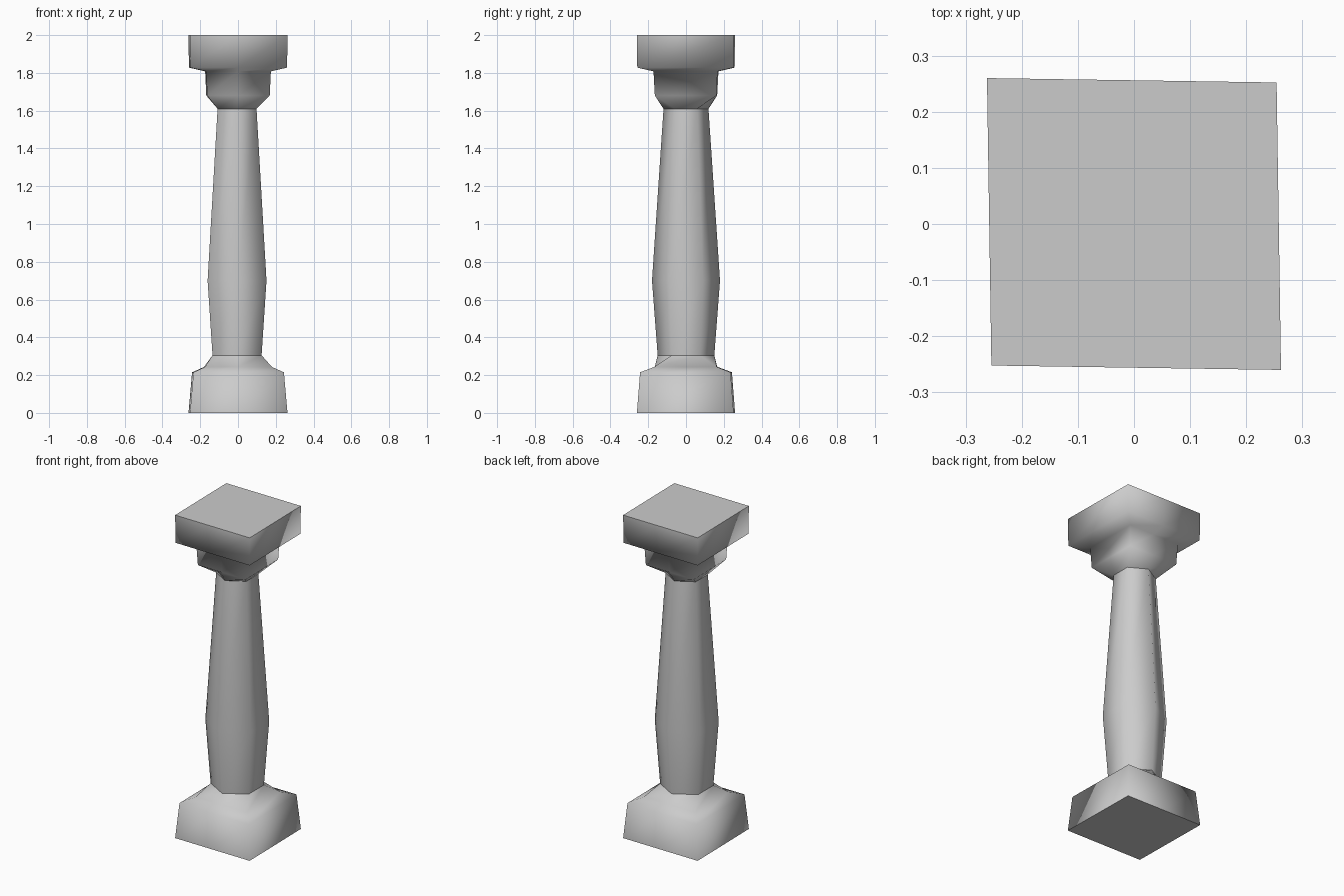
import bpy, bmesh
from math import cos, sin, radians

if "Cube" in bpy.data.objects:
    bpy.data.objects.remove(bpy.data.objects["Cube"])

stone = bpy.data.materials.new("grey stone")
stone.use_nodes = True
stone.diffuse_color = (0.6, 0.6, 0.6, 1)
stone.node_tree.nodes["Principled BSDF"].inputs["Base Color"].default_value = stone.diffuse_color

LEAN = 0.97     # slightly uneven corners of the rough-cut blocks
OFFSET = -0.005  # shaft sits a touch off centre


def square(hx, hy, z):
    """Square ring with a middle point on the front and back edges."""
    return [(hx * LEAN, hy * LEAN, z), (0, hy * 0.985, z), (-hx, hy, z),
            (-hx * LEAN, -hy * LEAN, z), (0, -hy * 0.985, z), (hx, -hy, z)]


def hexagon(r, z):
    """Six-sided ring with corners at the front and back."""
    return [(OFFSET + r * cos(radians(30 + 60 * i)), r * sin(radians(30 + 60 * i)), z)
            for i in range(6)]


def loft(name, rings):
    """Skin a stack of rings, smooth around the sides with crisp flat ends."""
    bm = bmesh.new()
    loops = [[bm.verts.new(p) for p in ring] for ring in rings]
    for low, high in zip(loops, loops[1:]):
        for i in range(6):
            j = (i + 1) % 6
            bm.faces.new((low[i], low[j], high[j], high[i])).smooth = True
    for cap in (bm.faces.new(loops[0][::-1]), bm.faces.new(loops[-1])):
        for edge in cap.edges:
            edge.smooth = False
    bmesh.ops.recalc_face_normals(bm, faces=bm.faces)
    mesh = bpy.data.meshes.new(name)
    bm.to_mesh(mesh)
    bm.free()
    mesh.materials.append(stone)
    obj = bpy.data.objects.new(name, mesh)
    bpy.context.collection.objects.link(obj)


# Square plinth narrowing to the shaft
loft("base", [square(0.262, 0.26, 0), square(0.243, 0.243, 0.215),
              square(0.18, 0.168, 0.243), hexagon(0.15, 0.305)])

# Six-sided swelling shaft
loft("shaft", [hexagon(0.15, 0.305), hexagon(0.18, 0.7), hexagon(0.119, 1.61)])

# Stepped square capital
loft("capital", [hexagon(0.119, 1.61), square(0.168, 0.165, 1.68),
                 square(0.174, 0.172, 1.808), square(0.26, 0.258, 1.828),
                 square(0.262, 0.26, 2)])
